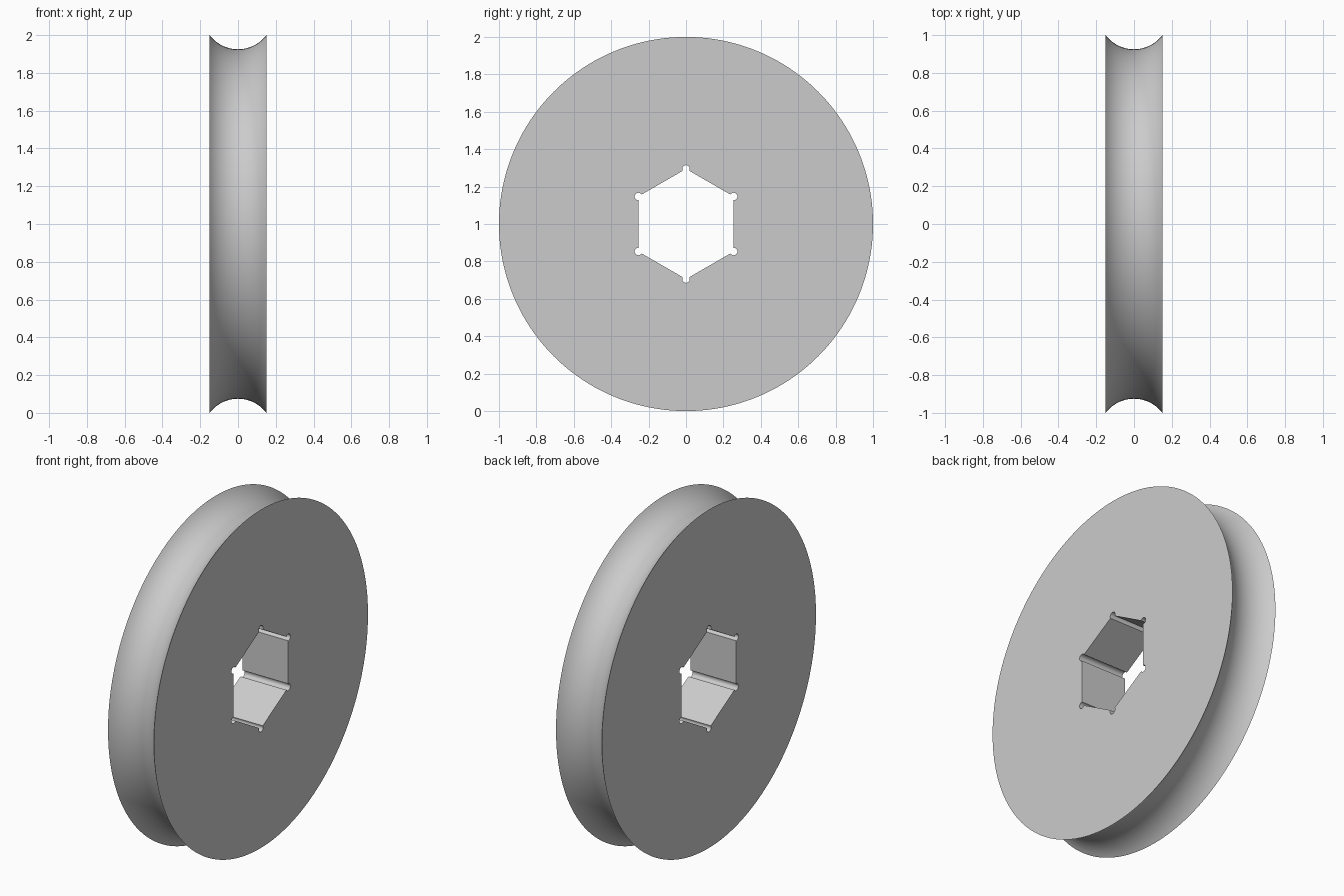
import bpy
import bmesh
from math import sin, cos, pi, radians, sqrt, asin

HALF_WIDTH = 0.15      # half the wheel thickness
RIM = 1.0              # outer radius
GROOVE_DEPTH = 0.075
APOTHEM = 0.255        # hexagonal bore, centre to flat
RELIEF = 0.02          # round relief in each bore corner
SEGMENTS = 160

cube = bpy.data.objects.get("Cube")
if cube:
    bpy.data.objects.remove(cube, do_unlink=True)

# Material
grey = bpy.data.materials.new("light grey")
grey.use_nodes = True
color = (0.6, 0.6, 0.6, 1)
grey.diffuse_color = color
grey.node_tree.nodes["Principled BSDF"].inputs["Base Color"].default_value = color


def loft(name, sections):
    """Closed solid through (x, [(y, z), ...]) outlines, capped at both ends."""
    bm = bmesh.new()
    rings = [[bm.verts.new((x, y, z + RIM)) for y, z in outline]
             for x, outline in sections]
    n = len(rings[0])
    for a, b in zip(rings, rings[1:]):
        for i in range(n):
            j = (i + 1) % n
            bm.faces.new((a[i], a[j], b[j], b[i]))
    bm.faces.new(rings[0])
    bm.faces.new(rings[-1])
    bmesh.ops.recalc_face_normals(bm, faces=bm.faces)
    mesh = bpy.data.meshes.new(name)
    bm.to_mesh(mesh)
    bm.free()
    mesh.materials.append(grey)
    obj = bpy.data.objects.new(name, mesh)
    bpy.context.collection.objects.link(obj)
    return obj


def circle(r):
    return [(r * cos(2 * pi * i / SEGMENTS), r * sin(2 * pi * i / SEGMENTS))
            for i in range(SEGMENTS)]


# Wheel body with a circular-arc groove around the rim
arc_r = (HALF_WIDTH ** 2 + GROOVE_DEPTH ** 2) / (2 * GROOVE_DEPTH)
arc_centre = RIM - GROOVE_DEPTH + arc_r
sweep = asin(HALF_WIDTH / arc_r)
STEPS = 24
sections = []
for i in range(STEPS + 1):
    t = sweep * (2 * i / STEPS - 1)
    sections.append((arc_r * sin(t), circle(arc_centre - arc_r * cos(t))))
wheel = loft("grooved_wheel", sections)

# Hexagonal bore outline with rounded corner reliefs
corner = APOTHEM * 2 / sqrt(3)
bore = []
for k in range(6):
    a = radians(30 + 60 * k)
    for i in range(17):
        t = a + radians(240 * i / 16 - 120)
        bore.append((corner * cos(a) + RELIEF * cos(t),
                     corner * sin(a) + RELIEF * sin(t)))
cutter = loft("bore_cutter", [(-1, bore), (1, bore)])
cutter.hide_render = True

# Cut the bore, then drop the cutter
cut = wheel.modifiers.new("bore", "BOOLEAN")
cut.operation = "DIFFERENCE"
cut.solver = "EXACT"
cut.object = cutter
bpy.ops.object.select_all(action="DESELECT")
wheel.select_set(True)
bpy.context.view_layer.objects.active = wheel
bpy.ops.object.modifier_apply(modifier=cut.name)
bpy.data.objects.remove(cutter, do_unlink=True)

# Smooth groove, crisp rims and bore edges
bpy.ops.object.shade_smooth_by_angle(angle=radians(30))
